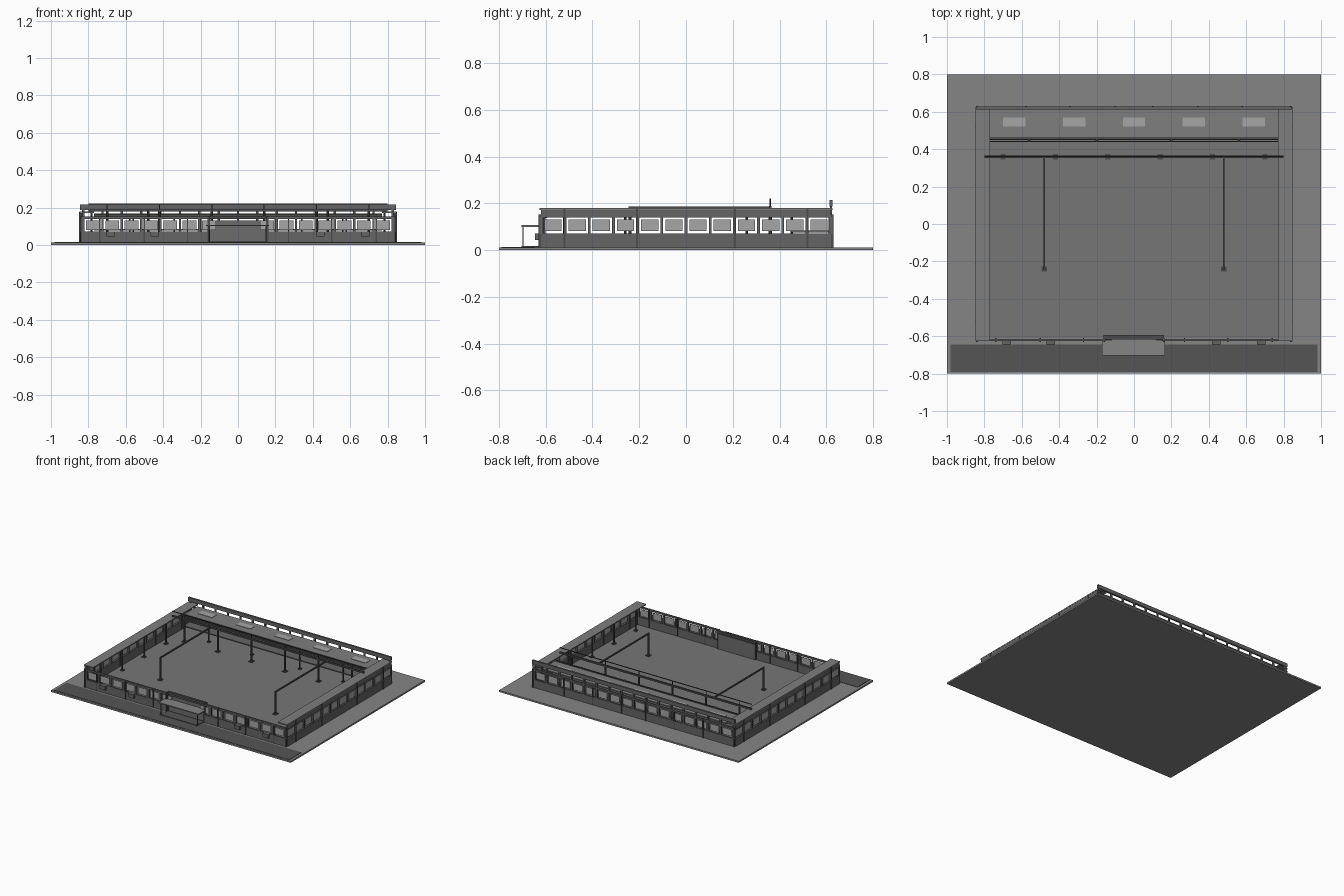
import bpy, bmesh
from mathutils import Matrix, Vector

if "Cube" in bpy.data.objects:
    bpy.data.objects.remove(bpy.data.objects["Cube"])

# shared greys
GREYS = {"ground": .235, "floor": .18, "road": .09, "wall": .13, "dark": .075,
         "roof": .21, "glass": .38, "door": .15}


def shade(key):
    mat = bpy.data.materials.get(key)
    if not mat:
        mat = bpy.data.materials.new(key)
        mat.diffuse_color = (GREYS[key],) * 3 + (1,)
        mat.use_nodes = True
        mat.node_tree.nodes["Principled BSDF"].inputs["Base Color"].default_value = mat.diffuse_color
    return mat


class Part:
    """Collects boxes and cylinders into one named mesh object."""
    def __init__(self, name, key):
        self.name, self.bm, self.key = name, bmesh.new(), key

    def box(self, x0, x1, y0, y1, z0, z1):
        c = Vector(((x0 + x1) / 2, (y0 + y1) / 2, (z0 + z1) / 2))
        m = Matrix.Translation(c) @ Matrix.Diagonal((x1 - x0, y1 - y0, z1 - z0, 1))
        bmesh.ops.create_cube(self.bm, size=1, matrix=m)

    def post(self, x, y, z0, z1, r=.006, foot=True):
        bmesh.ops.create_cone(self.bm, cap_ends=True, segments=8, radius1=r, radius2=r,
                              depth=z1 - z0, matrix=Matrix.Translation((x, y, (z0 + z1) / 2)))
        if foot:
            f = r * 2
            self.box(x - f, x + f, y - f, y + f, z0, z0 + .006)

    def done(self):
        me = bpy.data.meshes.new(self.name)
        self.bm.to_mesh(me)
        self.bm.free()
        me.materials.append(shade(self.key))
        bpy.context.collection.objects.link(bpy.data.objects.new(self.name, me))


X, Y, T, G = .84, .62, .012, .012   # wall half sizes, thickness, ground level
STEP = .1035

# site plate, interior floor and road strip with kerb lines
p = Part("site_plate", "ground")
p.box(-1, 1, -.8, .8, 0, G)
p.done()
p = Part("interior_floor", "floor")
p.box(-.83, .83, -.61, .61, G - .002, .015)
p.done()
p = Part("road_strip", "road")
p.box(-.98, .98, -.79, -.645, G - .002, .0145)
p.done()


def wall(name, axis, pos, half, count, top, skip=0, piers=()):
    """Windowed wall: low solid wall, mullions, head beam and floating panes."""
    w, g, d = Part(name, "wall"), Part(name + "_panes", "glass"), Part(name + "_piers", "dark")

    def put(part, a0, a1, z0, z1, t):
        if axis == 'x':
            part.box(a0, a1, pos - t / 2, pos + t / 2, z0, z1)
        else:
            part.box(pos - t / 2, pos + t / 2, a0, a1, z0, z1)
    spans = [(-half, -skip), (skip, half)] if skip else [(-half, half)]
    for a0, a1 in spans:
        put(w, a0, a1, G, .072, T)
        put(w, a0, a1, .14, top, T)
    for i in range(count + 1):
        a = (i - count / 2) * STEP
        if abs(a) > skip - .01:
            put(w, a - .006, a + .006, .07, .142, T)
    for i in range(count):
        a = (i - count / 2 + .5) * STEP
        if abs(a) > skip:
            put(g, a - .037, a + .037, .081, .132, .004)
    for a in piers:
        for s in (-1, 1):
            put(d, s * a - .004, s * a + .004, G, top, T + .008)
    for part in (w, g, d):
        part.done()


wall("front_wall", 'x', -Y, X, 16, .152, .155, (.16, .27, .5, .74, .838))
wall("back_wall", 'x', Y, X, 16, .152, 0, (.1, .34, .58, .838))
wall("left_wall", 'y', -X, Y, 12, .176, 0, (.21, .52))
wall("right_wall", 'y', X, Y, 12, .176, 0, (.21, .52))

# raised band above the back wall, on short stubs
p = Part("back_parapet", "wall")
p.box(-.845, .845, .613, .627, .187, .215)
for i in range(17):
    a = (i - 8) * STEP
    p.box(a - .006, a + .006, .615, .625, .15, .19)
p.done()

# roof strips
p = Part("side_roofs", "roof")
for s in (-1, 1):
    a, b = sorted((s * .77, s * .847))
    p.box(a, b, -.626, .626, .172, .18)
p.done()
p = Part("back_roof", "roof")
p.box(-.77, .77, .46, .615, .158, .166)
p.done()
p = Part("roof_edge_beam", "dark")
p.box(-.77, .77, .453, .464, .154, .169)
p.box(-.77, .77, .438, .445, .152, .164)
for x in (-.56, -.2, .2, .56):
    p.box(x - .004, x + .004, .44, .462, .152, .169)
    p.post(x, .452, .015, .155, .005)
p.done()
p = Part("skylights", "glass")
for i in range(-2, 3):
    p.box(i * .32 - .06, i * .32 + .06, .52, .57, .164, .169)
p.done()
p = Part("back_shelf", "wall")
p.box(-.77, .77, .45, .614, .076, .084)
p.done()

# row of columns along each side
p = Part("side_columns", "dark")
for s in (-1, 1):
    for y in (-.52, -.26, 0, .26):
        p.post(s * .783, y, .015, .174)
p.done()

# cross gantry with handrail
p = Part("cross_gantry", "dark")
p.box(-.8, .8, .354, .366, .178, .19)
p.box(-.8, .8, .3575, .3625, .217, .222)
for x in (-.7, -.42, -.14, .14, .42, .7):
    p.post(x, .36, .015, .18, .007)
    p.post(x, .36, .188, .219, .0025, False)
p.done()

# two beams running forward from the gantry
p = Part("forward_beams", "dark")
for x in (-.48, .48):
    p.box(x - .005, x + .005, -.245, .36, .178, .187)
    p.post(x, -.24, .015, .18, .007)
p.done()

# entrance
p = Part("entrance_doors", "door")
p.box(-.155, .155, -.61, -.602, G, .13)
p.done()
p = Part("entrance_header", "dark")
p.box(-.163, .16, -.612, -.594, .138, .155)
for s in (-1, 1):
    p.box(s * .155 - .005, s * .155 + .005, -.625, -.6, G, .15)
p.done()
p = Part("entrance_canopy", "ground")
p.box(-.17, .165, -.703, -.615, .1, .107)
p.done()
p = Part("canopy_posts", "dark")
for x in (-.155, .15):
    p.post(x, -.697, G, .102, .003)
p.done()
p = Part("entrance_step", "road")
p.box(-.15, .15, -.7, -.62, G - .002, .018)
p.done()

# boxes hung on the front wall
p = Part("front_wall_boxes", "wall")
for x in (-.68, -.445, .44, .68):
    p.box(x - .023, x + .023, -.645, -.622, .044, .072)
p.done()
